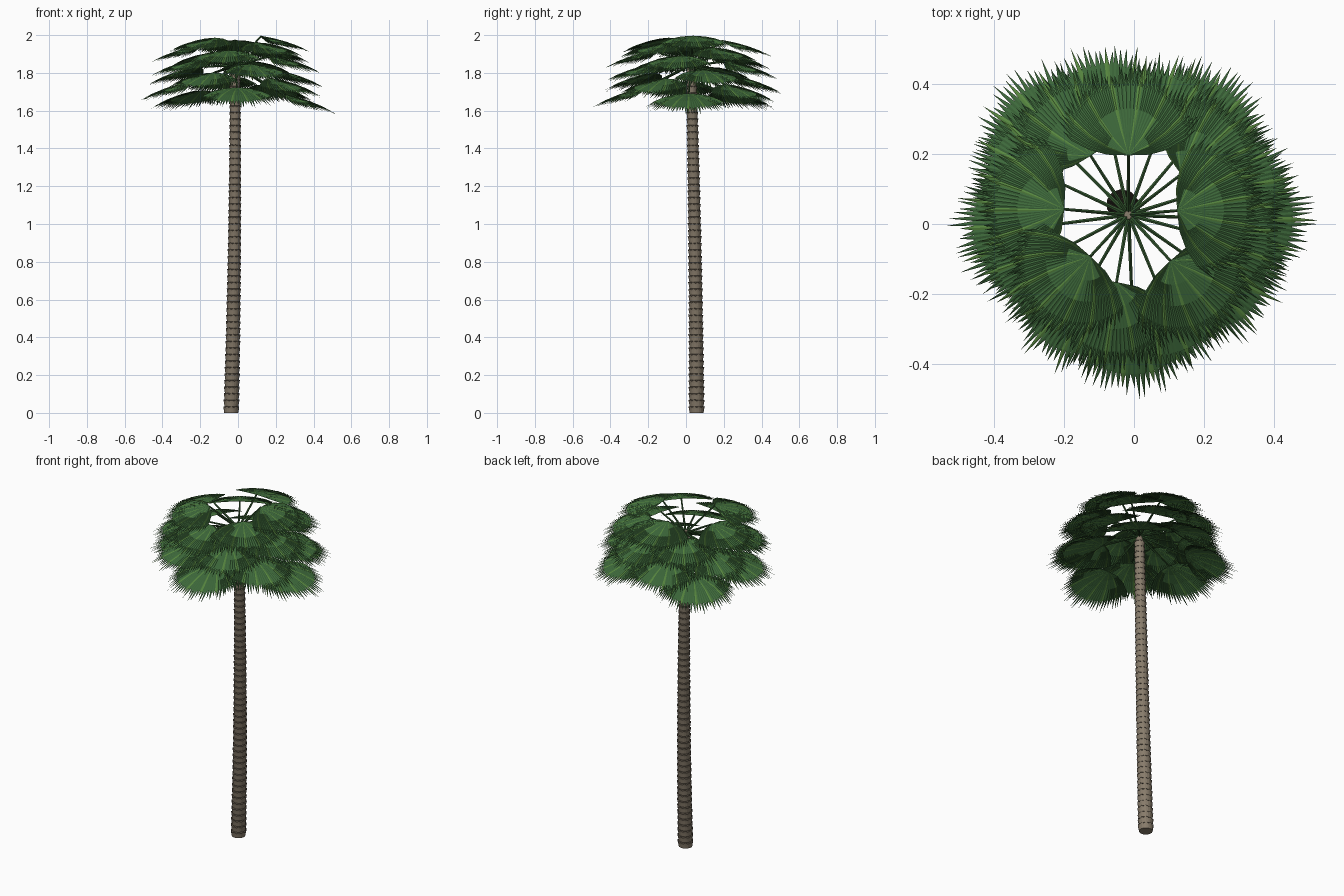
import bpy
import bmesh
import math
import random
from mathutils import Vector, Matrix

random.seed(7)
if "Cube" in bpy.data.objects:
    bpy.data.objects.remove(bpy.data.objects["Cube"])

LEAVES = 22
GOLDEN = math.radians(137.5)
HUB = Vector((-0.016, 0.026, 1.84))


def material(name, colour):
    mat = bpy.data.materials.new(name)
    mat.use_nodes = True
    mat.diffuse_color = (*colour, 1)
    mat.node_tree.nodes["Principled BSDF"].inputs["Base Color"].default_value = (*colour, 1)
    return mat


BARK = material("bark", (0.25, 0.205, 0.15))
FIBRE = material("bark_fibre", (0.085, 0.068, 0.05))
LEAF = material("leaf_green", (0.047, 0.14, 0.043))
RIB = material("leaf_light", (0.095, 0.24, 0.05))
STALK = material("stalk_green", (0.035, 0.1, 0.03))


def finish(bm, name, mats):
    mesh = bpy.data.meshes.new(name)
    bm.to_mesh(mesh)
    bm.free()
    for mat in mats:
        mesh.materials.append(mat)
    obj = bpy.data.objects.new(name, mesh)
    bpy.context.collection.objects.link(obj)


def mix(a, b, t):
    return a + (b - a) * t


# Trunk: stacked flared segments with ragged lips along a leaning centre line
def trunk_centre(z):
    t = z / HUB.z
    return Vector((-0.036 + 0.05 * t - 0.03 * t * t, 0.056 - 0.008 * t - 0.022 * t * t, z))


def build_trunk(sides=20, segments=52, top=1.8):
    bm = bmesh.new()
    rings = []

    def ring(z, radius, ragged=0.0):
        c = trunk_centre(z)
        verts = []
        for i in range(sides):
            a = math.tau * i / sides
            tooth = ragged * (i % 2) * random.uniform(0.5, 1)
            r = radius + tooth * 0.3
            verts.append(bm.verts.new(c + Vector((math.cos(a) * r, math.sin(a) * r, tooth))))
        rings.append(verts)

    step = top / segments
    for s in range(segments):
        z = s * step
        r = mix(0.0395, 0.0265, z / top)
        ring(z, r * 0.93)
        ring(z + step * 0.6, r * 1.02)
        ring(z + step * 0.8, r * 1.06, 0.009)
    # Tapered growing tip
    ring(top, 0.024)
    ring(HUB.z - 0.01, 0.016)
    ring(HUB.z + 0.014, 0.012)
    for n, (low, high) in enumerate(zip(rings, rings[1:])):
        for i in range(sides):
            j = (i + 1) % sides
            face = bm.faces.new((low[i], low[j], high[j], high[i]))
            face.material_index = int(n % 3 == 2 and n < segments * 3)
    bm.faces.new(rings[0][::-1])
    bm.faces.new(rings[-1])
    finish(bm, "trunk", (BARK, FIBRE))


# Leaf stalk: thin tapered rod between two points
def build_stalk(name, start, end):
    bm = bmesh.new()
    axis = end - start
    turn = axis.to_track_quat("Z", "Y").to_matrix().to_4x4()
    bmesh.ops.create_cone(bm, cap_ends=True, segments=6, radius1=0.0065, radius2=0.0045,
                          depth=axis.length,
                          matrix=Matrix.Translation((start + end) / 2) @ turn)
    finish(bm, name, (STALK,))


# Fan blade: tilted, gently arched fan whose leaflets split into uneven points
def build_blade(name, base, heading, length, drop, leaflets=40):
    bm = bmesh.new()
    half = math.radians(86)
    columns = 2 * leaflets

    def point(u, t, pleat=0.0):
        side = 2 * u - 1
        swing = half * side * (1.12 - 0.32 * t)
        a = heading + swing
        reach = length * t * (1 - 0.14 * side * side)
        z = pleat - drop * (0.5 * t * math.cos(swing) + 0.5 * t * t)
        return bm.verts.new(base + Vector((math.cos(a) * reach, math.sin(a) * reach, z)))

    rows = []
    for t in (0.03, 0.27, 0.51, 0.75):
        rows.append([point(c / columns, t, 0.003 * t * (c % 2)) for c in range(columns + 1)])
    offset = random.randrange(6)

    def stripe(c):
        return int((c // 2 + offset) % 6 == 0)

    for c in range(columns):
        for low, high in zip(rows, rows[1:]):
            face = bm.faces.new((low[c], high[c], high[c + 1], low[c + 1]))
            face.material_index = stripe(c)
    edge = rows[-1]
    for c in range(0, columns, 2):
        size = random.uniform(0.88, 1.03)
        tip = point((c + 1 + random.uniform(-0.8, 0.8)) / columns, size)
        for k in (c, c + 1):
            bm.faces.new((edge[k], tip, edge[k + 1])).material_index = stripe(c)
    # Small solid heart where the blade meets its stalk
    bm.faces.new(rows[0][::-1])
    bmesh.ops.recalc_face_normals(bm, faces=bm.faces)
    if sum(f.normal.z for f in bm.faces) < 0:
        bmesh.ops.reverse_faces(bm, faces=bm.faces)
    finish(bm, name, (LEAF, RIB))


build_trunk()

# Crown: leaves spiral down and outward from the high inner ones to the low outer ones
for k in range(LEAVES):
    t = k / (LEAVES - 1)
    heading = math.radians(5) - GOLDEN * k
    spread = 0.14 + 0.11 * t ** 0.55
    base = Vector((HUB.x + spread * math.cos(heading), HUB.y + spread * math.sin(heading),
                   1.996 - 0.305 * t ** 1.1))
    build_stalk(f"leaf_stalk_{k + 1}", HUB, base)
    build_blade(f"fan_leaf_{k + 1}", base, heading, mix(0.26, 0.285, t ** 3), mix(0.085, 0.108, t))
